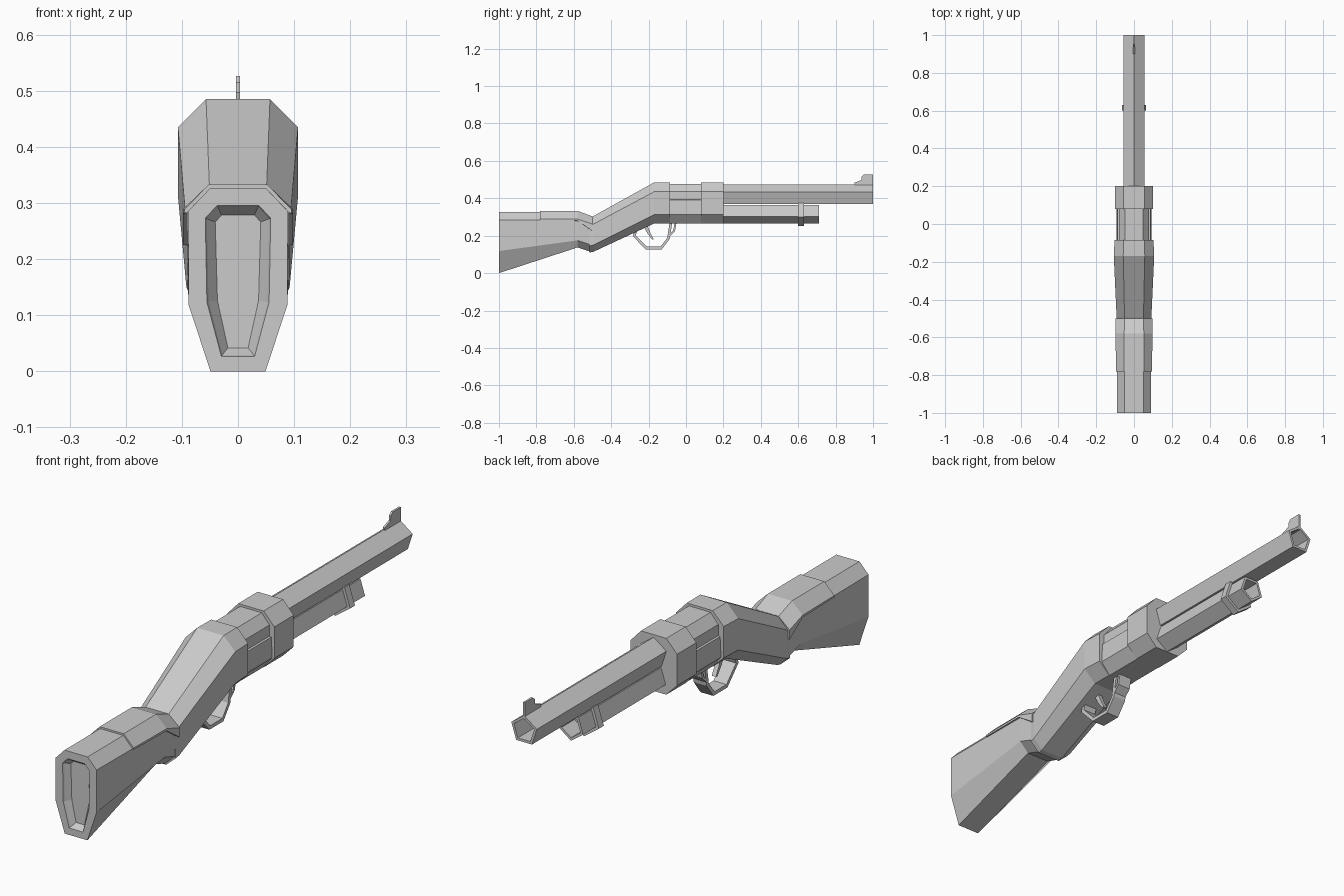
import bpy, bmesh
from math import sin, cos, pi

if "Cube" in bpy.data.objects:
    bpy.data.objects.remove(bpy.data.objects["Cube"])


def finish(bm, name):
    bmesh.ops.recalc_face_normals(bm, faces=bm.faces[:])
    mesh = bpy.data.meshes.new(name)
    bm.to_mesh(mesh)
    bm.free()
    ob = bpy.data.objects.new(name, mesh)
    bpy.context.collection.objects.link(ob)
    return ob


def loft(name, rings, hollow=None, end=-1):
    """Skin closed rings; hollow = list of (inset, depth) cut into one end."""
    bm = bmesh.new()
    vs = [[bm.verts.new(p) for p in r] for r in rings]
    n = len(vs[0])
    for a, b in zip(vs, vs[1:]):
        for i in range(n):
            j = (i + 1) % n
            bm.faces.new((a[i], a[j], b[j], b[i]))
    caps = {0: bm.faces.new(vs[0]), -1: bm.faces.new(vs[-1])}
    bmesh.ops.recalc_face_normals(bm, faces=bm.faces[:])
    for inset, depth in hollow or []:
        bmesh.ops.inset_individual(bm, faces=[caps[end]], thickness=inset, depth=-depth)
    return finish(bm, name)


def octo(y, top, tx, shoulder, sx, low, lx, bottom, bx):
    half = [(tx, top), (sx, shoulder), (lx, low), (bx, bottom)]
    return [(x, y, z) for x, z in half] + [(-x, y, z) for x, z in reversed(half)]


def penta(y, cz, r, flip=1):
    return [(r * sin(2 * pi * i / 5), y, cz + flip * r * cos(2 * pi * i / 5)) for i in range(5)]


def plate(name, outline, w):
    return loft(name, [[(x, y, z) for y, z in outline] for x in (-w, w)])


def ribbon(name, path, w, thick):
    bm = bmesh.new()
    rows = [[bm.verts.new((x, y, z)) for x in (-w, w)] for y, z in path]
    for a, b in zip(rows, rows[1:]):
        bm.faces.new((a[0], a[1], b[1], b[0]))
    ob = finish(bm, name)
    m = ob.modifiers.new("thickness", 'SOLIDIFY')
    m.thickness, m.offset, m.use_even_offset = thick, 0, True


# Butt stock with recessed butt plate
loft("stock", [
    octo(-1.0, .326, .050, .285, .089, .118, .088, 0, .049),
    octo(-.58, .326, .050, .284, .091, .175, .090, .137, .050),
    octo(-.505, .300, .048, .225, .088, .150, .088, .112, .048)],
    hollow=[(.033, .0), (.003, .006), (.016, .02)], end=0)

# Raised cheek cover on the stock comb
loft("cheek_cover", [
    octo(-.78, .333, .052, .289, .095, .282, .095, .280, .05),
    octo(-.58, .333, .052, .289, .098, .280, .098, .278, .05),
    octo(-.50, .303, .050, .262, .098, .225, .098, .222, .05)])

# Wrist rising into the rear receiver
loft("wrist_and_rear_receiver", [
    octo(-.515, .290, .050, .250, .088, .145, .090, .110, .050),
    octo(-.495, .305, .050, .262, .092, .150, .092, .114, .050),
    octo(-.17, .485, .057, .435, .107, .312, .107, .265, .055),
    octo(-.085, .485, .056, .435, .103, .312, .103, .265, .055)])

# Receiver middle: lower body with exposed bolt above
loft("receiver_lower", [
    octo(y, .395, .07, .392, .088, .312, .092, .265, .053) for y in (-.09, .085)])
loft("bolt", [
    octo(y, .476, .047, .437, .080, .39, .080, .38, .06) for y in (-.09, .085)])

# Front receiver ring
loft("front_receiver", [
    octo(y, .485, .055, .435, .101, .312, .101, .265, .055) for y in (.08, .2)])

# Barrel, magazine tube and band, all five-sided
bore = [(.012, 0), (.0005, .15)]
loft("barrel", [penta(.15, .417, .058), penta(1, .417, .058)], hollow=bore)
loft("magazine_tube", [penta(.15, .320, .055, -1), penta(.71, .320, .055, -1)], hollow=bore)
loft("magazine_band", [penta(.60, .320, .068, -1), penta(.63, .320, .068, -1)])

# Front sight
plate("front_sight", [(.90, .46), (.90, .483), (.937, .497), (.94, .51),
                      (.965, .526), (1, .526), (1, .46)][:3]
      + [(.938, .515), (.95, .526), (1, .526), (1, .46)], .004)

# Trigger guard and trigger
ribbon("trigger_guard", [(-.265, .235), (-.277, .2), (-.213, .134), (-.133, .134),
                         (-.094, .185), (-.08, .275)], .028, .014)
ribbon("lower_guard_root", [(-.09, .20), (-.064, .225), (-.056, .268)], .028, .010)
plate("trigger", [(-.225, .245), (-.205, .25), (-.19, .215), (-.172, .18),
                  (-.18, .178), (-.205, .21)], .009)
